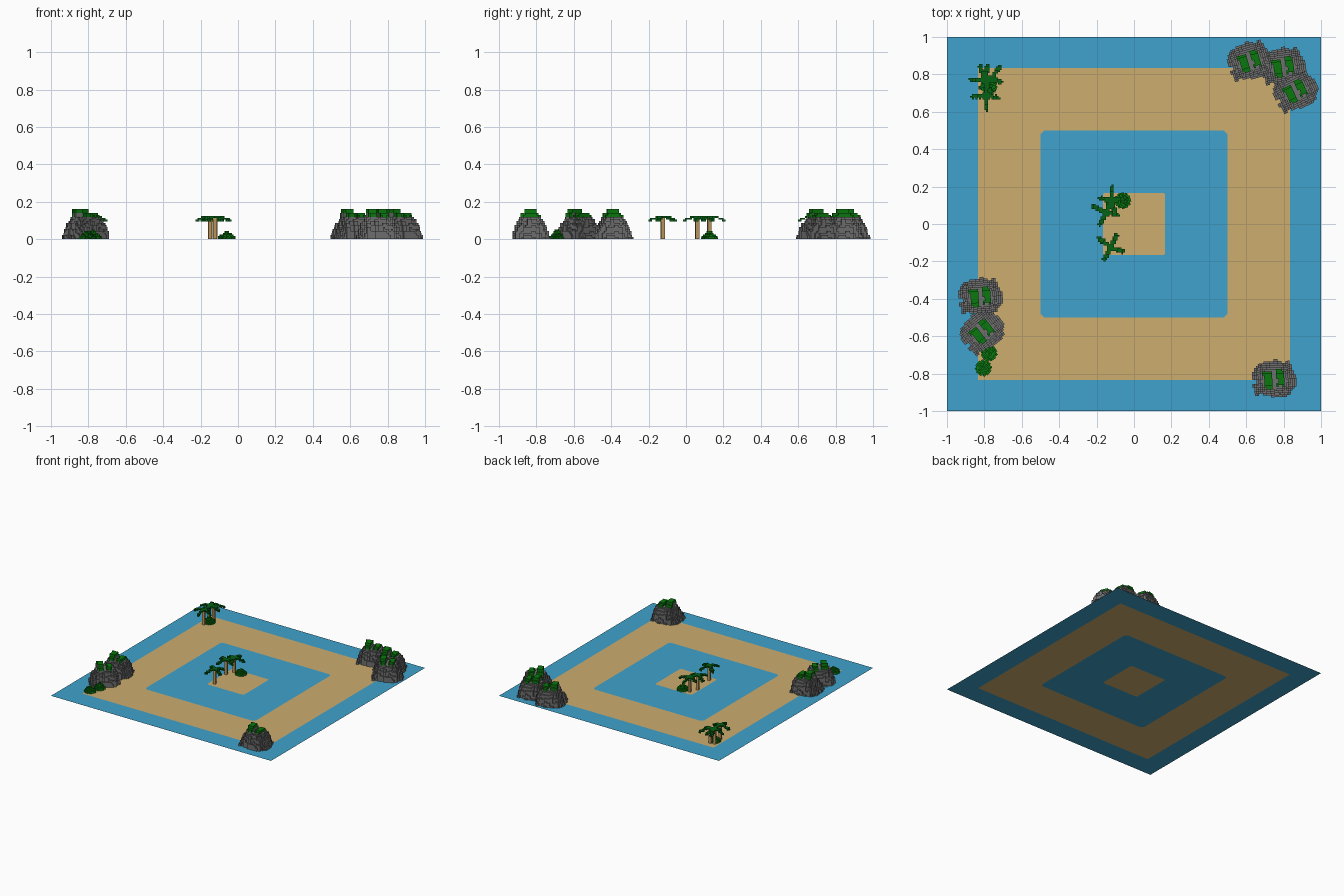
import bpy, bmesh, math, random

if "Cube" in bpy.data.objects:
    bpy.data.objects.remove(bpy.data.objects["Cube"])


def material(name, rgb):
    m = bpy.data.materials.new(name)
    lin = [(c / 255 / 12.92) if c < 11 else ((c / 255 + 0.055) / 1.055) ** 2.4 for c in rgb]
    m.diffuse_color = (*lin, 1)
    m.use_nodes = True
    m.node_tree.nodes["Principled BSDF"].inputs["Base Color"].default_value = m.diffuse_color
    return m


WATER = material("water_blue", (62, 162, 204))
SAND = material("sand", (205, 173, 110))
STONE = material("stone_grey", (110, 110, 110))
GRASS = material("leaf_green", (10, 120, 14))
PALM = material("palm_green", (6, 98, 20))
WOOD = material("trunk_tan", (190, 152, 92))


def finish(name, bm, mats, loc=(0, 0, 0), rot=0):
    mesh = bpy.data.meshes.new(name)
    bm.to_mesh(mesh)
    bm.free()
    for m in mats:
        mesh.materials.append(m)
    ob = bpy.data.objects.new(name, mesh)
    ob.location = loc
    ob.rotation_euler[2] = math.radians(rot)
    bpy.context.collection.objects.link(ob)


# Exposed faces of a block set {(i, j, k): material index}
DIRS = [(1, 0, 0), (-1, 0, 0), (0, 1, 0), (0, -1, 0), (0, 0, 1), (0, 0, -1)]


def blocks(name, vox, size, mats, loc, rot=0):
    bm = bmesh.new()
    cache = {}

    def vert(p):
        if p not in cache:
            cache[p] = bm.verts.new([c * size for c in p])
        return cache[p]

    for (i, j, k), mat in vox.items():
        for d in DIRS:
            if (i + d[0], j + d[1], k + d[2]) in vox or k + d[2] < 0:
                continue
            a = next(n for n in range(3) if d[n])
            u, v = (a + 1) % 3, (a + 2) % 3
            ring = []
            for du, dv in ((0, 0), (1, 0), (1, 1), (0, 1)):
                p = [i, j, k]
                p[a] += d[a] > 0
                p[u] += du
                p[v] += dv
                ring.append(vert(tuple(p)))
            if d[a] < 0:
                ring.reverse()
            bm.faces.new(ring).material_index = mat
    finish(name, bm, mats, loc, rot)


# Ground sheet: water, sand ring, lagoon with clipped corners, islet
def ground():
    bm = bmesh.new()
    half = [0.157, 0.167, 0.48, 0.5, 0.833, 1.0]
    g = [-h for h in reversed(half)] + half
    grid = [[bm.verts.new((x, y, 0)) for y in g] for x in g]

    def colour(r):
        return 1 if r < 0.167 or 0.5 < r < 0.833 else 0

    for a in range(len(g) - 1):
        for b in range(len(g) - 1):
            cx, cy = (g[a] + g[a + 1]) / 2, (g[b] + g[b + 1]) / 2
            q = [grid[a][b], grid[a + 1][b], grid[a + 1][b + 1], grid[a][b + 1]]
            r = max(abs(cx), abs(cy))
            corner = abs(abs(cx) - abs(cy)) < 1e-6 and (0.157 < r < 0.167 or 0.48 < r < 0.5)
            if not corner:
                bm.faces.new(q).material_index = colour(r)
                continue
            far = max(range(4), key=lambda n: q[n].co.length)
            q = q[far:] + q[:far]
            bm.faces.new((q[3], q[0], q[1])).material_index = 1 - colour(r)
            bm.faces.new((q[1], q[2], q[3])).material_index = colour(r)
    finish("ground", bm, [WATER, SAND])


ground()


# Stepped boulder with two grassy ridges on top
def lerp(z, pts):
    for (z0, v0), (z1, v1) in zip(pts, pts[1:]):
        if z <= z1:
            return v0 + (v1 - v0) * (z - z0) / (z1 - z0)
    return pts[-1][1]


def rock(name, x, y, rot):
    rnd = random.Random(4)
    s = 0.0107
    rough = {(a, b): rnd.uniform(-0.22, 0.14) for a in range(-9, 9) for b in range(-9, 9)}
    height = {}
    for i in range(-12, 12):
        for j in range(-10, 10):
            px, py = (i + 0.5) * s, (j + 0.5) * s
            n = rough[i // 2, j // 2]
            for k in range(12):
                z = k * s
                wa = lerp(z, [(0, 0.114), (0.05, 0.097), (0.09, 0.082), (0.13, 0.055)])
                wb = lerp(z, [(0, 0.097), (0.05, 0.083), (0.09, 0.066), (0.13, 0.042)])
                if abs(px / wa) ** 3.5 + abs(py / wb) ** 3.5 < 1 + n * 1.6:
                    height[i, j] = k + 1
    vox = {}
    for (i, j), h in height.items():
        px, py = (i + 0.5) * s, (j + 0.5) * s
        n = rough[i // 2, j // 2]
        left = abs(px + 0.033) < 0.022 + n * 0.03 and abs(py + 0.008) < 0.048 + n * 0.05
        right = abs(px - 0.033) < 0.022 + n * 0.03 and abs(py - 0.006) < 0.046 + n * 0.05
        if left:
            h = 15 if abs(py) < 0.03 else 13
        elif right:
            h = 13 if abs(py) < 0.03 else 12
        elif h > 11:
            h -= 1
        for k in range(h):
            vox[i, j, k] = 1 if (left or right) and k >= h - 2 else 0
    blocks(name, vox, s, [STONE, GRASS], (x, y, 0), rot)


for n, (x, y, r) in enumerate([(0.62, 0.87, 16), (0.80, 0.84, 8), (0.865, 0.71, 25),
                               (-0.82, -0.39, 4), (-0.81, -0.575, 38), (0.75, -0.83, 2)]):
    rock(f"rock_{n + 1}", x, y, r)


# Small ragged bush
def bush(name, x, y, seed):
    rnd = random.Random(seed)
    s = 0.0085
    vox = {}
    for i in range(-5, 5):
        for j in range(-5, 5):
            d = math.hypot(i + 0.5, j + 0.5)
            h = round(5.6 - d * 0.85 + rnd.uniform(-0.9, 0.7))
            if d < 5:
                for k in range(max(h, 1 if d < 4.3 else 0)):
                    vox[i, j, k] = 0
    blocks(name, vox, s, [GRASS], (x, y, 0), seed * 17)


for n, (x, y) in enumerate([(-0.06, 0.125), (-0.775, -0.69), (-0.805, -0.77), (-0.775, 0.735)]):
    bush(f"bush_{n + 1}", x, y, n + 1)


# Palm: square trunk with drooping fronds reaching the given tips
def palm(name, x, y, tips):
    s = 0.01
    trunk = {(i, j, k): 0 for i in (-1, 0) for j in (-1, 0) for k in range(12)}
    blocks(name + "_trunk", trunk, s, [WOOD], (x, y, 0), 10)
    s = 0.0095
    vox = {(i, j, 12): 0 for i in range(-2, 2) for j in range(-2, 2)}
    for tx, ty in tips:
        dx, dy = tx - x, ty - y
        length = math.hypot(dx, dy)
        steps = int(length / s * 2)
        for t in range(steps + 1):
            f = t / steps
            k = 12 if f < 0.55 else 11 if f < 0.85 else 10
            # serrated edge: alternate frond width
            w = 0 if f > 0.9 else 0.009 if (t // 2) % 2 else 0.005
            for side in (-w, 0, w):
                px = dx * f - dy / length * side
                py = dy * f + dx / length * side
                vox[math.floor(px / s), math.floor(py / s), k] = 0
    blocks(name + "_fronds", vox, s, [PALM], (x, y, 0))


palm("islet_palm_1", -0.125, -0.125,
     [(-0.09, -0.05), (-0.05, -0.15), (-0.16, -0.195), (-0.195, -0.07)])
palm("islet_palm_2", -0.15, 0.06,
     [(-0.225, 0.10), (-0.185, -0.01), (-0.08, 0.05), (-0.12, 0.14)])
palm("islet_palm_3", -0.12, 0.125,
     [(-0.12, 0.21), (-0.04, 0.14), (-0.19, 0.14), (-0.10, 0.05)])
palm("corner_palm_1", -0.79, 0.685,
     [(-0.875, 0.68), (-0.79, 0.60), (-0.72, 0.675), (-0.79, 0.77)])
palm("corner_palm_2", -0.80, 0.77,
     [(-0.825, 0.855), (-0.88, 0.77), (-0.78, 0.855), (-0.76, 0.69)])
palm("corner_palm_3", -0.765, 0.775,
     [(-0.71, 0.85), (-0.70, 0.76), (-0.83, 0.72)])
